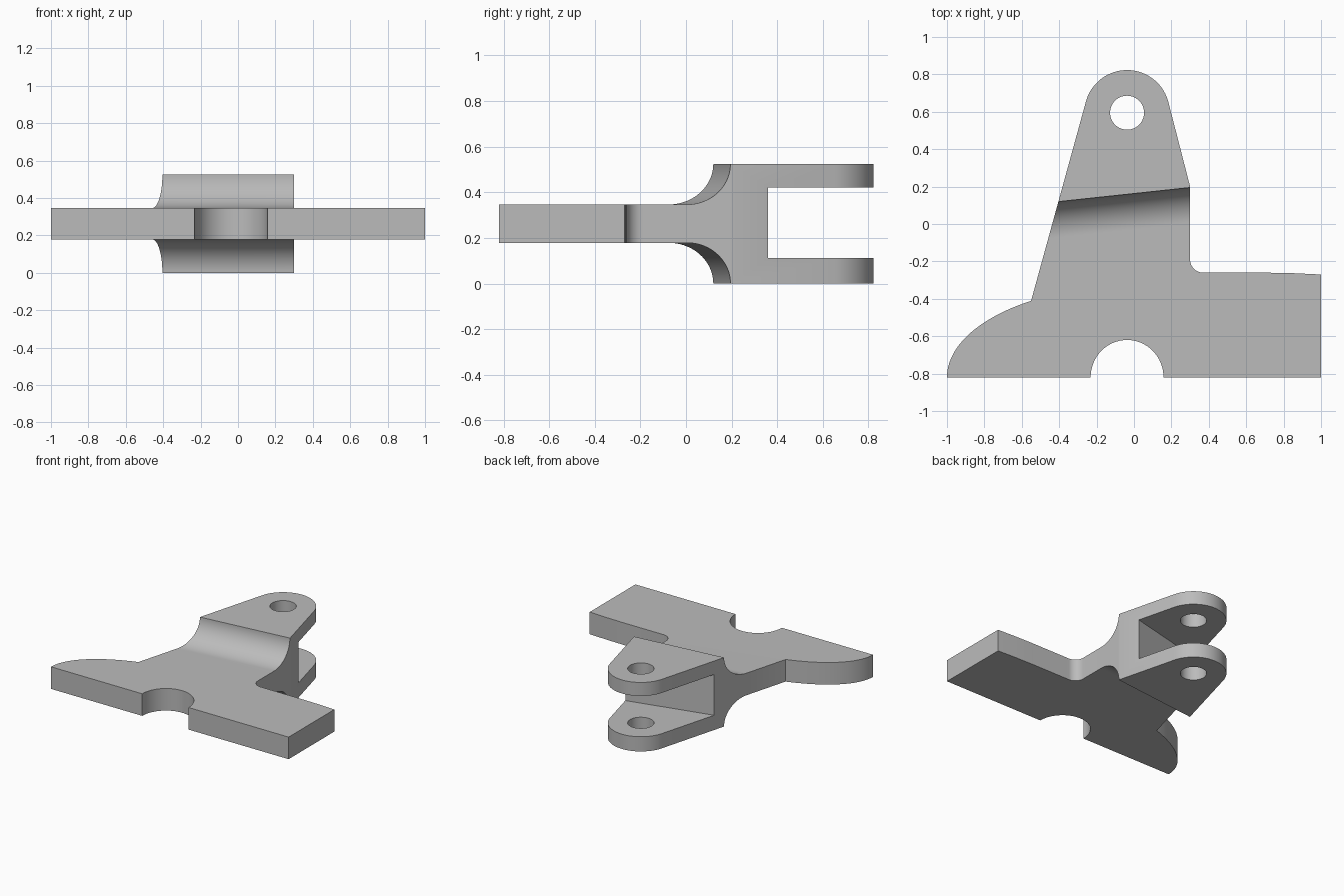
import bpy
import bmesh
from math import sin, cos, radians

if "Cube" in bpy.data.objects:
    bpy.data.objects.remove(bpy.data.objects["Cube"], do_unlink=True)

HEIGHT, MID, HALF_PLATE = 0.525, 0.2625, 0.084
EYE = (-0.037, 0.595)

grey = bpy.data.materials.new("plain grey")
grey.use_nodes = True
colour = (0.5, 0.5, 0.5, 1)
grey.diffuse_color = colour
grey.node_tree.nodes["Principled BSDF"].inputs["Base Color"].default_value = colour


def arc(cx, cy, rx, ry, start, end, steps=24):
    """Points on an elliptical arc, angles in degrees."""
    angles = [radians(start + (end - start) * i / steps) for i in range(steps + 1)]
    return [(cx + rx * cos(a), cy + ry * sin(a)) for a in angles]


def prism(name, points, low, high, place):
    """Extrude a closed outline between two levels."""
    bm = bmesh.new()
    ends = [[bm.verts.new(place(p, q, h)) for p, q in points] for h in (low, high)]
    for ring in ends:
        bm.faces.new(ring)
    n = len(points)
    for i in range(n):
        j = (i + 1) % n
        bm.faces.new((ends[0][i], ends[0][j], ends[1][j], ends[1][i]))
    bmesh.ops.recalc_face_normals(bm, faces=bm.faces)
    mesh = bpy.data.meshes.new(name)
    bm.to_mesh(mesh)
    bm.free()
    mesh.materials.append(grey)
    obj = bpy.data.objects.new(name, mesh)
    bpy.context.collection.objects.link(obj)
    return obj


def upright(x, y, z):
    return (x, y, z)


def slanted(y, z, x):
    return (x, y + 0.107 * (x - 0.3), z)


def wall(x):
    return 0.36 + 0.242 * (x - 0.26)


# Plan outline: tab, inner fillet, tapered lug, curved wing, front notch
outline = [(1, -0.82), (1, -0.27), (0.85, -0.263), (0.7, -0.26)]
outline += arc(0.37, -0.19, 0.07, 0.07, 270, 180, 12)
outline += [(0.3, 0.2)]
outline += arc(*EYE, 0.228, 0.228, 14.3, 165, 40)
outline += [(-0.55, -0.41)]
outline += arc(0, -0.82, 1, 0.49, 123.4, 180)
outline += arc(EYE[0], -0.82, 0.195, 0.2, 180, 0, 32)
bracket = prism("clevis_bracket", outline, -0.2, 0.8, upright)

# Side section: thin plate swelling through concave fillets to the fork
upper = [(-2, MID + HALF_PLATE)]
upper += arc(0.005, HEIGHT, 0.19, MID - HALF_PLATE, -90, 0)
upper += [(2, HEIGHT)]
lower = [(y, HEIGHT - z) for y, z in reversed(upper)]
section = prism("side_section", upper + lower, -1.5, 1.5, slanted)

# Fork slot with a skewed inner wall, and the pin hole through both lugs
slot = prism("fork_slot", [(-1, wall(-1)), (1, wall(1)), (1, 1.5), (-1, 1.5)],
             0.112, 0.422, upright)
hole = prism("pin_hole", arc(*EYE, 0.091, 0.091, 0, 350, 35), -0.5, 1, upright)

cutters = ((section, 'INTERSECT'), (slot, 'DIFFERENCE'), (hole, 'DIFFERENCE'))
for cutter, operation in cutters:
    cutter.hide_render = True
    mod = bracket.modifiers.new(cutter.name, 'BOOLEAN')
    mod.object = cutter
    mod.operation = operation
    mod.solver = 'EXACT'

# Bake the cuts, drop the cutters and smooth the curved faces
depsgraph = bpy.context.evaluated_depsgraph_get()
baked = bpy.data.meshes.new_from_object(bracket.evaluated_get(depsgraph))
bracket.modifiers.clear()
bracket.data = baked
baked.name = "clevis_bracket"
baked.materials.clear()
baked.materials.append(grey)
for face in baked.polygons:
    face.material_index = 0
for cutter, _ in cutters:
    bpy.data.objects.remove(cutter, do_unlink=True)

bpy.ops.object.select_all(action='DESELECT')
bracket.select_set(True)
bpy.context.view_layer.objects.active = bracket
bpy.ops.object.shade_smooth_by_angle(angle=radians(25))
